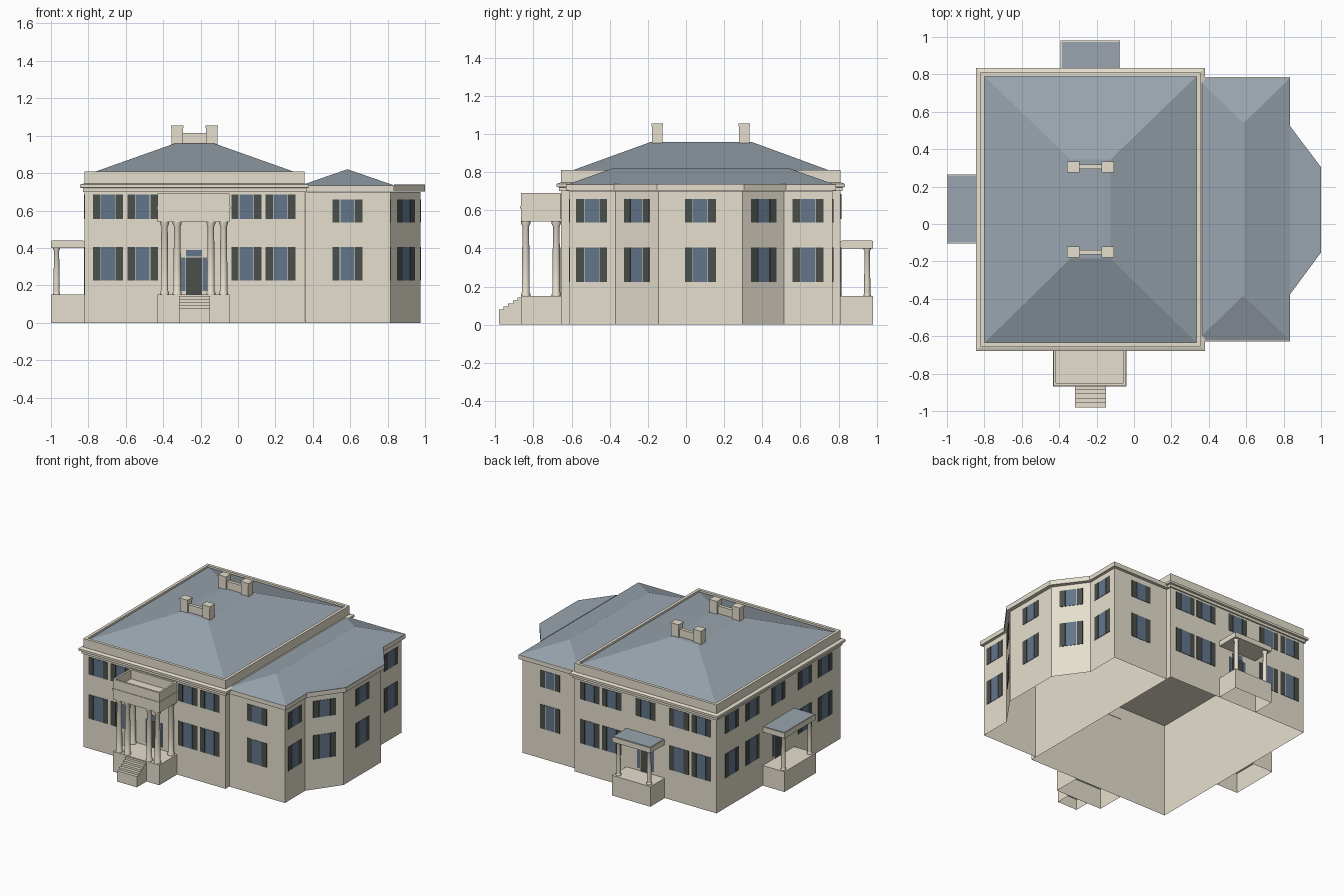
import bpy, bmesh, math
from mathutils import Vector

old = bpy.data.objects.get("Cube")
if old:
    bpy.data.objects.remove(old, do_unlink=True)


def material(name, rgb):
    m = bpy.data.materials.new(name)
    m.use_nodes = True
    m.diffuse_color = (*rgb, 1)
    m.node_tree.nodes["Principled BSDF"].inputs["Base Color"].default_value = (*rgb, 1)
    return m


STONE = material("warm stone", (0.79, 0.74, 0.62))
SLATE = material("blue grey slate", (0.32, 0.375, 0.425))
GLASS = material("window glass", (0.125, 0.18, 0.26))
SHUTTER = material("dark shutter", (0.07, 0.08, 0.07))


def loft(name, rings, mat, bottom=True, top=True):
    """Skin through (outline, height) rings, with optional end caps."""
    bm = bmesh.new()
    loops = [[bm.verts.new((x, y, z)) for x, y in pts] for pts, z in rings]
    n = len(loops[0])
    for a, b in zip(loops, loops[1:]):
        for i in range(n):
            j = (i + 1) % n
            bm.faces.new((a[i], a[j], b[j], b[i]))
    if bottom:
        bm.faces.new(loops[0][::-1])
    if top:
        bm.faces.new(loops[-1])
    me = bpy.data.meshes.new(name)
    bm.to_mesh(me)
    bm.free()
    me.materials.append(mat)
    ob = bpy.data.objects.new(name, me)
    bpy.context.collection.objects.link(ob)
    return ob


def rect(x0, x1, y0, y1, grow=0.0):
    return [(x0 - grow, y0 - grow), (x1 + grow, y0 - grow),
            (x1 + grow, y1 + grow), (x0 - grow, y1 + grow)]


def box(name, x0, x1, y0, y1, z0, z1, mat=STONE, bottom=True):
    r = rect(x0, x1, y0, y1)
    return loft(name, [(r, z0), (r, z1)], mat, bottom)


def parapet(name, x0, x1, y0, y1, z0, z1, t):
    box(name + "_front", x0, x1, y0, y0 + t, z0, z1)
    box(name + "_back", x0, x1, y1 - t, y1, z0, z1)
    box(name + "_left", x1 - t, x1, y0 + t, y1 - t, z0, z1)
    box(name + "_right", x0, x0 + t, y0 + t, y1 - t, z0, z1)


def column(name, x, y, z0, z1, r):
    def circle(k):
        return [(x + r * k * math.cos(a * math.tau / 16),
                 y + r * k * math.sin(a * math.tau / 16)) for a in range(16)]
    h = z1 - z0
    profile = [(1.2, 0), (1.2, 0.03), (1.0, 0.05), (1.0, 0.35),
               (0.85, 0.92), (1.2, 0.96), (1.2, 1)]
    ob = loft(name, [(circle(k), z0 + h * t) for k, t in profile], STONE)
    bpy.ops.object.select_all(action='DESELECT')
    ob.select_set(True)
    bpy.context.view_layer.objects.active = ob
    bpy.ops.object.shade_smooth_by_angle()


def plate(name, x, y, angle, u0, u1, z0, z1, mat):
    """Thin panel on a wall; angle is the outward direction of the wall."""
    n = Vector((math.cos(angle), math.sin(angle)))
    u = Vector((-n.y, n.x))
    p = Vector((x, y))
    pts = [tuple(p + u * a + n * d) for a, d in
           ((u0, 0.004), (u0, 0.001), (u1, 0.001), (u1, 0.004))]
    loft(name, [(pts[::-1], z0), (pts[::-1], z1)], mat)


def window(x, y, angle, z0, z1):
    plate("window_pane", x, y, angle, -0.038, 0.038, z0, z1, GLASS)
    plate("shutter", x, y, angle, -0.081, -0.041, z0, z1, SHUTTER)
    plate("shutter", x, y, angle, 0.041, 0.081, z0, z1, SHUTTER)


def door(x, y, angle):
    plate("door", x, y, angle, -0.043, 0.043, 0.15, 0.35, SHUTTER)
    plate("transom", x, y, angle, -0.043, 0.043, 0.355, 0.39, GLASS)
    for s in (-1, 1):
        a, b = sorted((s * 0.046, s * 0.07))
        plate("sidelight", x, y, angle, a, b, 0.17, 0.35, GLASS)


FRONT, BACK, LEFT, RIGHT = -math.pi / 2, math.pi / 2, 0, math.pi
LOW = (0.225, 0.405)

# Main block: hollow walls open below, cornice as ceiling, parapet, hipped roof
M = (-0.82, 0.355, -0.655, 0.81)
loft("main_walls", [(rect(*M), 0), (rect(*M), 0.70)], STONE, bottom=False, top=False)
loft("main_cornice", [(rect(*M, 0.010), 0.70), (rect(*M, 0.010), 0.72),
                      (rect(*M, 0.024), 0.722), (rect(*M, 0.024), 0.738),
                      (rect(*M, 0.004), 0.745)], STONE)
parapet("main_parapet", *M, 0.74, 0.81, 0.022)
loft("main_roof", [(rect(*M, -0.015), 0.745), (rect(*M, -0.015), 0.793),
                   (rect(-0.34, -0.125, -0.185, 0.345), 0.958)], SLATE)

# Chimney pairs with linking walls
for y in (-0.15, 0.305):
    for x in (-0.325, -0.14):
        box("chimney", x - 0.03, x + 0.03, y - 0.027, y + 0.027, 0.90, 1.045)
        box("chimney_cap", x - 0.033, x + 0.033, y - 0.03, y + 0.03, 1.04, 1.055)
    box("chimney_link", -0.30, -0.165, y - 0.012, y + 0.012, 0.92, 1.015)

# Side wing with an angled bay, also open below
wing = [(0.357, -0.61), (0.815, -0.61), (0.815, -0.37), (0.975, -0.145),
        (0.975, 0.295), (0.815, 0.515), (0.815, 0.768), (0.357, 0.768)]
eaves = [(0.357, -0.628), (0.833, -0.628), (0.833, -0.378), (1, -0.152),
         (1, 0.304), (0.833, 0.525), (0.833, 0.787), (0.357, 0.787)]
loft("wing_walls", [(wing, 0), (wing, 0.70)], STONE, bottom=False, top=False)
loft("wing_cornice", [(eaves, 0.703), (eaves, 0.735)], STONE)
loft("bay_roof", [(eaves[2:6], 0.733), (eaves[2:6], 0.738)], SLATE)
loft("wing_roof", [(rect(0.337, 0.833, -0.622, 0.780), 0.735),
                   (rect(0.583, 0.587, -0.385, 0.54), 0.82)], SLATE)

# Windows on the front and back of the main block
for y, a in ((M[2], FRONT), (M[3], BACK)):
    for x in (-0.695, -0.51, 0.045, 0.227):
        window(x, y, a, *LOW)
        window(x, y, a, 0.555, 0.685)
    window(-0.235, y, a, 0.555, 0.685)
    door(-0.235, y, a)

# Windows on the outer side of the main block
for off in (-0.55, -0.31, 0, 0.31, 0.55):
    window(M[0], 0.08 + off, RIGHT, 0.555, 0.685)
    if off:
        window(M[0], 0.08 + off, RIGHT, *LOW)
door(M[0], 0.08, RIGHT)

# Windows on the wing and bay
slant = math.atan2(0.16, 0.225)
for x, y, a in ((0.585, -0.61, FRONT), (0.585, 0.768, BACK),
                (0.815, -0.495, LEFT), (0.815, 0.64, LEFT),
                (0.975, 0.075, LEFT), (0.895, -0.2575, -slant),
                (0.895, 0.405, slant)):
    window(x, y, a, *LOW)
    window(x, y, a, 0.535, 0.66)

# Front portico with steps and a balcony
P = (-0.43, -0.045, -0.865, -0.656)
box("portico_base", *P, 0, 0.15, bottom=False)
for i in range(5):
    top = 0.08 + i * 0.016
    box("step", -0.315, -0.15, -0.98 + i * 0.024, -0.866,
        top - 0.016 if i else 0, top, bottom=False)
for x in (-0.393, -0.325, -0.145, -0.077):
    column("portico_column", x, -0.84, 0.15, 0.545, 0.02)
for x in (-0.393, -0.077):
    column("portico_rear_column", x, -0.68, 0.15, 0.545, 0.02)
box("portico_beam", *P, 0.54, 0.61)
loft("portico_ledge", [(rect(*P, 0.004), 0.608), (rect(*P, 0.004), 0.622)], STONE)
parapet("balcony_wall", *P, 0.62, 0.69, 0.014)


# Small rear and side porches
def porch(name, x0, x1, y0, y1, posts):
    box(name + "_base", x0, x1, y0, y1, 0, 0.15, bottom=False)
    for x, y in posts:
        column(name + "_column", x, y, 0.15, 0.405, 0.016)
    box(name + "_roof", x0, x1, y0, y1, 0.40, 0.438)
    box(name + "_roof_top", x0 + 0.006, x1 - 0.006, y0 + 0.006, y1 - 0.006,
        0.435, 0.441, SLATE)


porch("rear_porch", -0.392, -0.075, 0.811, 0.98, [(-0.36, 0.95), (-0.107, 0.95)])
porch("side_porch", -1.0, -0.821, -0.105, 0.265, [(-0.97, -0.075), (-0.97, 0.235)])
